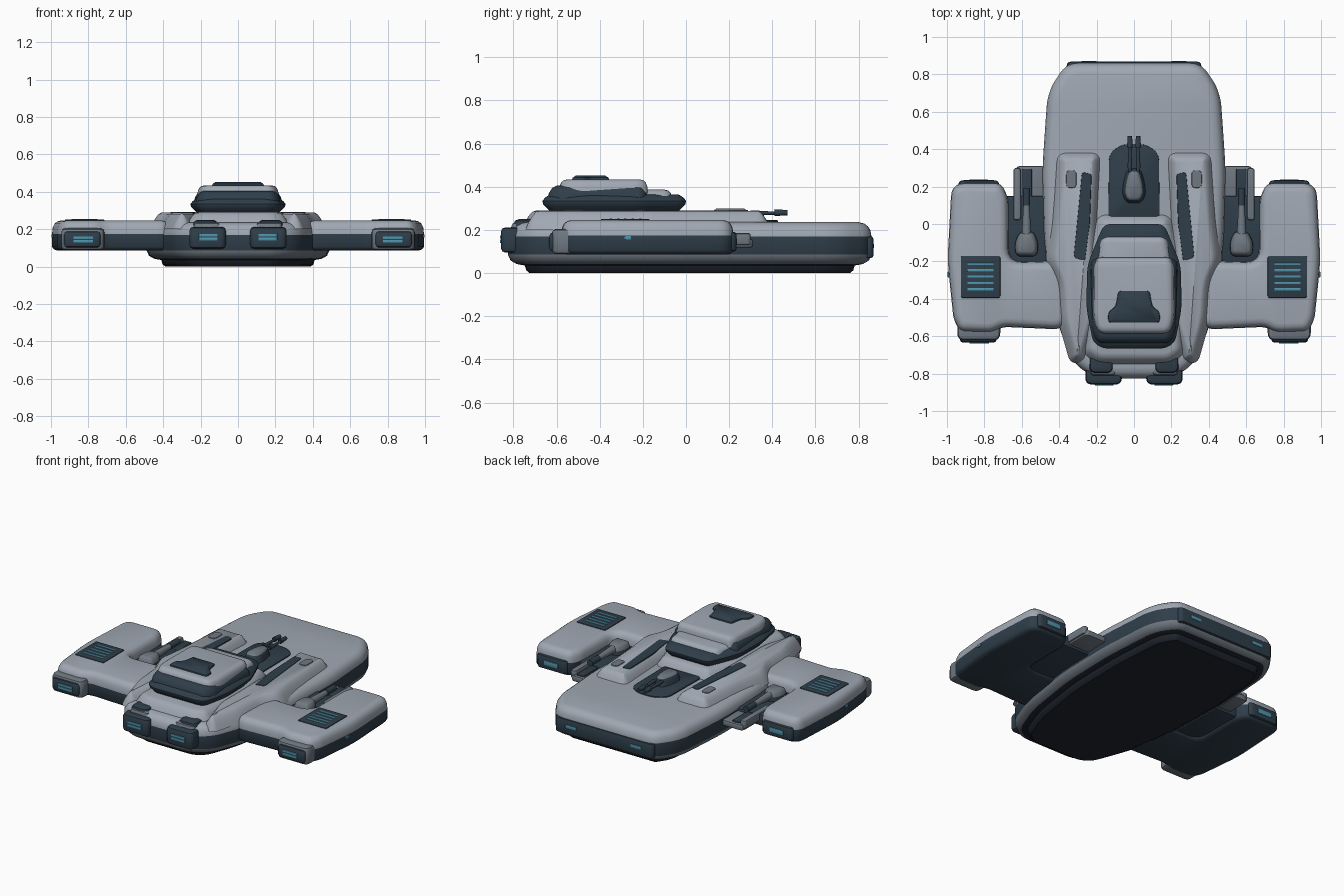
import bpy, bmesh, math
from mathutils import Vector, Matrix


def material(name, rgb):
    m = bpy.data.materials.new(name)
    m.diffuse_color = [((c / 255 + 0.055) / 1.055) ** 2.4 for c in rgb] + [1]
    return m


MATS = [material("light_grey", (160, 168, 179)), material("dark_blue_grey", (47, 62, 74)),
        material("underside_black", (31, 37, 46)), material("cyan_glow", (78, 150, 172)),
        material("mid_grey", (112, 121, 130))]
L, D, B, C, M = range(5)


def rounded(pts, r, seg=5):
    """Round the corners of a polygon with small curves."""
    out, n = [], len(pts)
    for i in range(n):
        a, p, b = (Vector(pts[(i + k) % n]) for k in (-1, 0, 1))
        da, db = a - p, b - p
        t = min(r, da.length * 0.45, db.length * 0.45)
        s, e = p + da.normalized() * t, p + db.normalized() * t
        for k in range(seg + 1):
            u = k / seg
            out.append(s * (1 - u) ** 2 + p * 2 * u * (1 - u) + e * u * u)
    return out


def inset(pts, d):
    out, n = [], len(pts)
    for i in range(n):
        t1 = (pts[i] - pts[i - 1]).normalized()
        t2 = (pts[(i + 1) % n] - pts[i]).normalized()
        nrm = (Vector((-t1.y, t1.x)) + Vector((-t2.y, t2.x))).normalized()
        out.append(pts[i] + nrm * d / max(0.5, nrm.dot(Vector((-t1.y, t1.x)))))
    return out


def finish(name, bm, angle=38):
    bmesh.ops.recalc_face_normals(bm, faces=bm.faces[:])
    me = bpy.data.meshes.new(name)
    bm.to_mesh(me)
    bm.free()
    for m in MATS:
        me.materials.append(m)
    for p in me.polygons:
        p.use_smooth = True
    me.set_sharp_from_angle(angle=math.radians(angle))
    ob = bpy.data.objects.new(name, me)
    bpy.context.collection.objects.link(ob)
    return ob


def slab(name, pts, layers, r=0.05, bottom=D, side=1):
    """Stack of inset outlines; each layer is (z, inset, material above it)."""
    base = rounded(pts, r)
    area = sum(base[i - 1].cross(base[i]) for i in range(len(base)))
    if area < 0:
        base.reverse()
    bm = bmesh.new()
    rings = [[bm.verts.new((p.x * side, p.y, z)) for p in inset(base, d)] for z, d, _ in layers]
    n = len(base)
    bm.faces.new(rings[0]).material_index = bottom
    for k in range(len(rings) - 1):
        for i in range(n):
            j = (i + 1) % n
            f = bm.faces.new((rings[k][i], rings[k][j], rings[k + 1][j], rings[k + 1][i]))
            f.material_index = layers[k][2]
    bm.faces.new(rings[-1]).material_index = layers[-1][2]
    return finish(name, bm)


def both(half):
    return half + [(-x, y) for x, y in reversed(half)]


def rect(x0, x1, y0, y1):
    return [(x0, y0), (x1, y0), (x1, y1), (x0, y1)]


def soft(z0, z1, m, e=0.015):
    """Layers of a block with rounded top and bottom edges."""
    return [(z0, e, m), (z0 + e * .3, e * .3, m), (z0 + e, 0, m), (z1 - e, 0, m),
            (z1 - e * .3, e * .3, m), (z1, e, m)]


def block(name, x0, x1, y0, y1, z0, z1, m, e=0.015, r=0.025, side=1):
    return slab(name, rect(x0, x1, y0, y1), soft(z0, z1, m, e), r, m, side)


def rod(name, x, y0, y1, z, r, m, r2=None):
    bm = bmesh.new()
    mat = Matrix.Translation((x, (y0 + y1) / 2, z)) @ Matrix.Rotation(-math.pi / 2, 4, 'X')
    bmesh.ops.create_cone(bm, cap_ends=True, segments=14, radius1=r, radius2=r2 or r,
                          depth=y1 - y0, matrix=mat)
    for f in bm.faces:
        f.material_index = m
    return finish(name, bm)


# Main hull with keel, dark waist band and light deck
hull = both([(0.21, -0.825), (0.33, -0.74), (0.42, -0.5), (0.48, -0.1), (0.49, 0.3),
             (0.465, 0.66), (0.44, 0.74), (0.36, 0.86)])
slab("hull", hull, [(0, 0.10, B), (0.012, 0.085, B), (0.035, 0.078, B), (0.042, 0.04, M),
                    (0.058, 0.012, M), (0.085, 0, D), (0.17, 0, L), (0.2, 0.006, L),
                    (0.218, 0.018, L), (0.23, 0.035, L), (0.236, 0.06, L)], 0.09, B)
block("stern_plate", -0.36, 0.36, 0.80, 0.868, 0.07, 0.17, D, 0.01)

# Raised centre base under the bridge
slab("bridge_base", both([(0.2, -0.76), (0.28, -0.7), (0.28, -0.2), (0.2, 0.06)]),
     [(0.2, 0, L), (0.235, 0.01, L), (0.27, 0.035, L), (0.285, 0.05, L), (0.291, 0.07, L)], 0.06, L)

# Bridge: dark lower tier, dark window tier, light roof and roof hatch
slab("bridge_lower", both([(0.17, -0.665), (0.22, -0.63), (0.255, -0.45), (0.25, -0.22),
                           (0.195, -0.08), (0.16, 0.0)]),
     [(0.28, 0.04, D), (0.302, 0.02, D), (0.32, 0.002, D), (0.335, 0, D), (0.35, 0.012, D),
      (0.365, 0.035, D)], 0.05)
slab("bridge_windows", both([(0.19, -0.64), (0.225, -0.58), (0.235, -0.2), (0.18, -0.17)]),
     [(0.34, 0, D), (0.37, 0.004, D), (0.395, 0.02, D), (0.405, 0.04, D)], 0.05)
slab("bridge_roof", both([(0.19, -0.585), (0.215, -0.5), (0.212, -0.22), (0.19, -0.18)]),
     [(0.37, -0.004, L), (0.405, 0, L), (0.422, 0.008, L), (0.43, 0.018, L), (0.434, 0.035, L)], 0.05, L)
slab("bridge_rear_step", both([(0.2, -0.25), (0.17, -0.07)]),
     [(0.34, -0.01, L), (0.37, 0, L), (0.382, 0.012, L), (0.387, 0.03, L)], 0.04, L)
slab("roof_hatch", both([(0.14, -0.53), (0.14, -0.47), (0.1, -0.44), (0.085, -0.355)]),
     [(0.425, 0, D), (0.442, 0.004, D), (0.452, 0.02, D)], 0.02)

# Rear deck turret on its dark mounting plate
slab("turret_plate", both([(0.14, 0.02), (0.135, 0.38), (0.06, 0.43)]),
     [(0.22, 0, D), (0.242, 0.003, D), (0.247, 0.012, D)], 0.04)
slab("deck_turret", both([(0.035, 0.12), (0.055, 0.16), (0.05, 0.22), (0.03, 0.29)]),
     [(0.24, -0.01, D), (0.27, 0, D), (0.29, 0.008, M), (0.3, 0.022, M)], 0.03)

for s, tag in ((1, "right"), (-1, "left")):
    # Deck rails flanking the bridge, with dark inlay and small port
    slab("deck_rail_" + tag, [(0.18, 0.38), (0.41, 0.38), (0.435, 0.0), (0.46, -0.2), (0.405, -0.32),
                              (0.39, -0.52), (0.33, -0.73), (0.27, -0.73), (0.2, -0.5), (0.2, 0.0)],
         [(0.2, -0.015, L), (0.235, 0, L), (0.26, 0.015, L), (0.28, 0.03, L), (0.288, 0.045, L)],
         0.05, L, s)
    slab("rail_inlay_" + tag, [(0.225, 0.27), (0.28, 0.28), (0.325, -0.18), (0.26, -0.2), (0.235, 0.0)],
         [(0.28, 0, D), (0.291, 0.003, D)], 0.02, D, s)
    slab("rail_port_" + tag, rect(0.305, 0.365, 0.19, 0.29),
         [(0.28, 0, M), (0.292, 0.004, M)], 0.03, M, s)

    # Wing with outer pod: dark lower half, light top
    slab("wing_" + tag, [(0.36, -0.565), (0.7, -0.55), (0.76, -0.58), (0.93, -0.575), (0.965, -0.51),
                         (0.997, -0.2), (0.975, 0.22), (0.71, 0.22), (0.672, 0.14), (0.67, -0.205),
                         (0.36, -0.195)],
         [(0.085, 0.03, D), (0.092, 0.01, D), (0.105, 0, D), (0.175, 0, L), (0.21, 0.004, L),
          (0.23, 0.014, L), (0.241, 0.028, L), (0.246, 0.048, L)], 0.075, D, s)
    block("pod_rear_exhaust_" + tag, 0.72, 0.94, 0.12, 0.234, 0.1, 0.19, D, 0.012, 0.03, s)
    block("pod_rear_glow_" + tag, 0.78, 0.88, 0.23, 0.237, 0.13, 0.16, C, 0.001, 0.002, s)
    block("pod_front_housing_" + tag, 0.715, 0.945, -0.622, -0.48, 0.088, 0.205, M, 0.02, 0.04, s)
    block("pod_front_nozzle_" + tag, 0.735, 0.93, -0.634, -0.58, 0.1, 0.19, D, 0.02, 0.02, s)
    for k in range(2):
        z = 0.128 + k * 0.019
        block("pod_front_glow_" + tag, 0.775, 0.88, -0.639, -0.63, z, z + 0.015, C, 0.001, 0.002, s)
    block("pod_side_light_" + tag, 0.97, 0.996, -0.285, -0.255, 0.155, 0.172, C, 0.001, 0.002, s)

    # Glowing panel on the wing
    block("wing_panel_" + tag, 0.715, 0.925, -0.395, -0.17, 0.238, 0.251, D, 0.003, 0.01, s)
    for k in range(5):
        y = -0.355 + k * 0.034
        block("wing_panel_strip_" + tag, 0.75, 0.89, y, y + 0.012, 0.249, 0.2535, C, 0.001, 0.002, s)

    # Sponson between hull and pod with its gun
    block("sponson_" + tag, 0.44, 0.69, -0.24, 0.15, 0.1, 0.175, D, 0.012, 0.02, s)
    block("sponson_bracket_" + tag, 0.47, 0.635, 0.1, 0.31, 0.118, 0.158, M, 0.01, 0.03, s)
    block("sponson_rail_" + tag, 0.545, 0.6, 0.1, 0.295, 0.15, 0.168, D, 0.006, 0.01, s)
    block("sponson_edge_" + tag, 0.605, 0.645, 0.02, 0.3, 0.13, 0.185, M, 0.01, 0.02, s)
    slab("sponson_turret_" + tag, [(0.52, -0.17), (0.63, -0.17), (0.635, -0.1), (0.605, -0.04),
                                   (0.54, -0.04), (0.515, -0.1)],
         [(0.16, -0.006, D), (0.2, 0, M), (0.225, 0.008, M), (0.235, 0.022, M)], 0.03, D, s)
    rod("sponson_barrel_" + tag, s * 0.575, -0.06, 0.12, 0.205, 0.026, M, 0.016)
    rod("sponson_muzzle_" + tag, s * 0.575, 0.1, 0.19, 0.205, 0.02, D)

    # Bow engines with glow strips
    block("bow_engine_neck_" + tag, 0.11, 0.24, -0.80, -0.64, 0.17, 0.25, D, 0.025, 0.04, s)
    block("bow_engine_collar_" + tag, 0.095, 0.235, -0.81, -0.755, 0.18, 0.235, M, 0.02, 0.03, s)
    block("bow_engine_" + tag, 0.065, 0.26, -0.858, -0.74, 0.095, 0.212, D, 0.02, 0.035, s)
    for k in range(2):
        z = 0.14 + k * 0.02
        block("bow_engine_glow_" + tag, 0.11, 0.21, -0.863, -0.855, z, z + 0.015, C, 0.001, 0.002, s)

    # Twin barrels of the deck turret and stern lights
    rod("deck_barrel_" + tag, s * 0.022, 0.24, 0.45, 0.278, 0.008, D)
    rod("deck_muzzle_" + tag, s * 0.022, 0.41, 0.47, 0.28, 0.016, D, 0.012)
    rod("deck_barrel_sleeve_" + tag, s * 0.022, 0.3, 0.38, 0.278, 0.013, D, 0.009)
    block("stern_light_" + tag, 0.2, 0.28, 0.866, 0.871, 0.115, 0.135, C, 0.001, 0.002, s)
